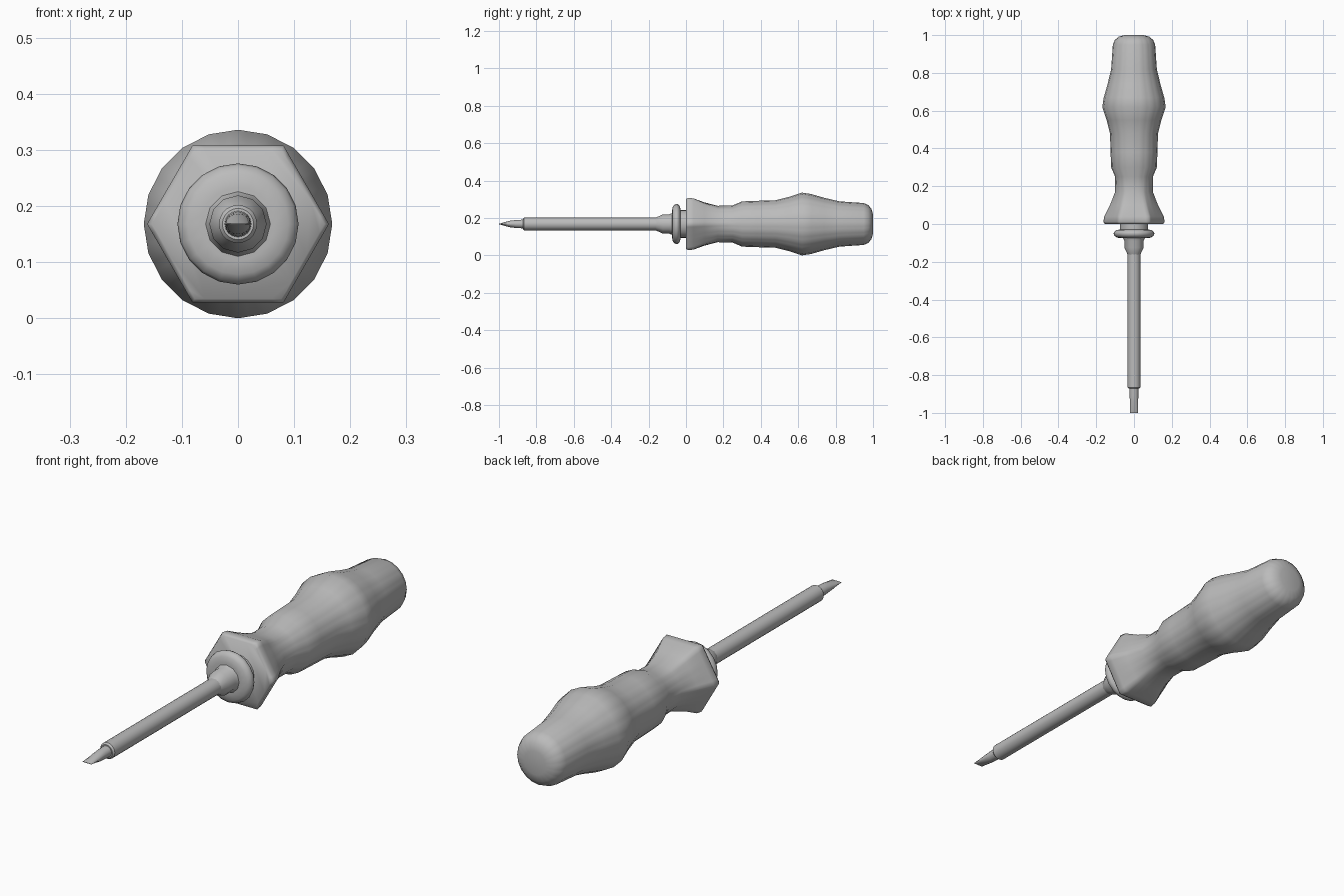
import bpy, bmesh, math

AXIS_Z = 0.168
cube = bpy.data.objects.get("Cube")
if cube:
    bpy.data.objects.remove(cube, do_unlink=True)

grey = bpy.data.materials.new("plain grey")
grey.use_nodes = True
COLOUR = (0.5, 0.5, 0.5, 1)
grey.diffuse_color = COLOUR
grey.node_tree.nodes["Principled BSDF"].inputs["Base Color"].default_value = COLOUR


def polygon_radius(angle, sides, corner_radius):
    """Distance from centre to the edge of a regular polygon with a corner at angle 0."""
    step = math.tau / sides
    local = angle % step - step / 2
    return corner_radius * math.cos(step / 2) / math.cos(local)


def loft(name, rings, segments, outline, smooth_angle):
    """Join cross-sections along y; outline(angle, *ring values) returns x, z."""
    bm = bmesh.new()
    loops = []
    for y, *values in rings:
        loop = []
        for i in range(segments):
            x, z = outline(math.tau * i / segments, *values)
            loop.append(bm.verts.new((x, y, z + AXIS_Z)))
        loops.append(loop)
    for a, b in zip(loops, loops[1:]):
        for i in range(segments):
            j = (i + 1) % segments
            bm.faces.new((a[i], a[j], b[j], b[i]))
    bm.faces.new(loops[0])
    bm.faces.new(loops[-1])
    bmesh.ops.recalc_face_normals(bm, faces=bm.faces)
    mesh = bpy.data.meshes.new(name)
    bm.to_mesh(mesh)
    bm.free()
    mesh.materials.append(grey)
    obj = bpy.data.objects.new(name, mesh)
    bpy.context.collection.objects.link(obj)
    bpy.ops.object.select_all(action='DESELECT')
    obj.select_set(True)
    bpy.context.view_layer.objects.active = obj
    bpy.ops.object.shade_smooth_by_angle(angle=math.radians(smooth_angle))
    return obj


def round_outline(angle, radius):
    return radius * math.cos(angle), radius * math.sin(angle)


def handle_outline(angle, radius, hex_amount):
    hexagon = polygon_radius(angle, 6, radius)
    circle = polygon_radius(angle, 20, radius)
    r = hexagon * hex_amount + circle * (1 - hex_amount)
    return r * math.cos(angle), r * math.sin(angle)


def blade_outline(angle, half_width, half_thickness):
    return half_width * math.cos(angle), half_thickness * math.sin(angle)


# Handle: hexagonal guard flowing into a round, swelling grip
loft("handle", [
    (0.0, 0.154, 1), (0.012, 0.162, 1), (0.04, 0.158, 1),
    (0.1, 0.127, 0.7), (0.17, 0.1, 0.2), (0.25, 0.1, 0),
    (0.30, 0.121, 0), (0.38, 0.124, 0), (0.48, 0.127, 0),
    (0.55, 0.145, 0), (0.62, 0.168, 0), (0.67, 0.16, 0),
    (0.74, 0.14, 0), (0.82, 0.121, 0), (0.95, 0.112, 0),
    (0.975, 0.101, 0), (0.992, 0.08, 0), (1.0, 0.05, 0),
], 60, handle_outline, 65)

# Neck between the guard and the washer
loft("neck", [(-0.04, 0.075), (0.01, 0.075)], 20, round_outline, 40)

# Rounded washer
loft("washer", [
    (-0.075, 0.065), (-0.072, 0.09), (-0.062, 0.104), (-0.05, 0.108),
    (-0.04, 0.104), (-0.031, 0.09), (-0.029, 0.065),
], 20, round_outline, 50)

# Ferrule gripping the shaft
loft("ferrule", [
    (-0.165, 0.033), (-0.155, 0.037), (-0.125, 0.051), (-0.09, 0.051),
    (-0.07, 0.06),
], 12, round_outline, 40)

# Shaft
loft("shaft", [(-0.872, 0.028), (-0.865, 0.034), (-0.1, 0.034)],
     20, round_outline, 40)

# Flat blade tip
loft("blade_tip", [
    (-1.0, 0.022, 0.001), (-0.94, 0.022, 0.018), (-0.91, 0.023, 0.021),
    (-0.86, 0.024, 0.024),
], 16, blade_outline, 40)
